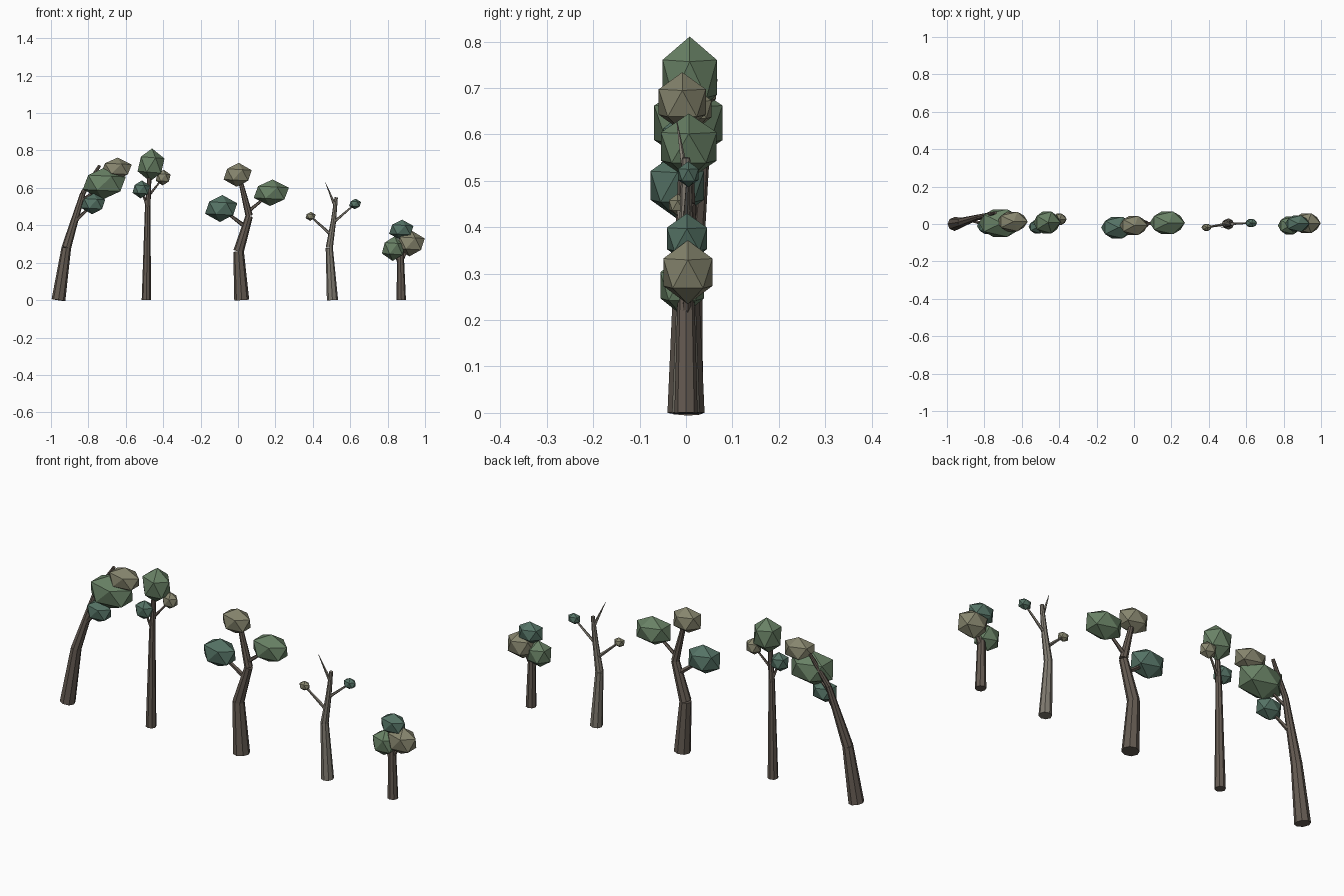
import bpy, bmesh
from mathutils import Vector, Matrix

if "Cube" in bpy.data.objects:
    bpy.data.objects.remove(bpy.data.objects["Cube"])


def material(name, rgb):
    m = bpy.data.materials.new(name)
    m.diffuse_color = (*rgb, 1)
    m.use_nodes = True
    m.node_tree.nodes["Principled BSDF"].inputs["Base Color"].default_value = m.diffuse_color
    return m


BARK = material("bark", (0.13, 0.105, 0.085))
PALE = material("pale_bark", (0.22, 0.20, 0.165))
GREEN = material("green_leaves", (0.14, 0.22, 0.13))
TEAL = material("teal_leaves", (0.09, 0.17, 0.13))
TAN = material("dry_leaves", (0.24, 0.235, 0.155))


def finish(bm, name, mat):
    mesh = bpy.data.meshes.new(name)
    bm.to_mesh(mesh)
    bm.free()
    mesh.materials.append(mat)
    ob = bpy.data.objects.new(name, mesh)
    bpy.context.collection.objects.link(ob)


def limb(name, mat, points, radii, sides):
    """Chain of tapered segments."""
    bm = bmesh.new()
    for p, q, r1, r2 in zip(points, points[1:], radii, radii[1:]):
        d = q - p
        turn = Vector((0, 0, 1)).rotation_difference(d).to_matrix().to_4x4()
        bmesh.ops.create_cone(bm, cap_ends=True, segments=sides, radius1=r1, radius2=r2,
                              depth=d.length, matrix=Matrix.Translation((p + q) / 2) @ turn)
    finish(bm, name, mat)


def clump(name, mat, centre, rx, rz):
    """Icosahedron leaf clump, stretched to its half width and half height."""
    bm = bmesh.new()
    bmesh.ops.create_icosphere(bm, subdivisions=1, radius=1,
                               matrix=Matrix.Rotation(0.07, 4, 'Y'))
    half = (rx, 0.365 * (rx + rz), rz)
    for i in range(3):
        size = max(abs(v.co[i]) for v in bm.verts)
        for v in bm.verts:
            v.co[i] = centre[i] + v.co[i] * half[i] / size
    finish(bm, name, mat)


def tree(name, bark, base, tip, bends, clumps, lean=0):
    """Trunk bends are (x, z); clumps are (colour, centre, half width, half height)."""
    top = bends[-1][1]
    points = [Vector((x, lean * (z / top) ** 2, z)) for x, z in bends]
    radii = [base + (tip - base) * p.z / top for p in points]
    limb(name + "_trunk", bark, points, radii, 8)

    for n, (mat, centre, rx, rz) in enumerate(clumps, 1):
        clump(f"{name}_leaf_clump_{n}", mat, centre, rx, rz)
        # branch leaves the trunk a little below its clump
        z = min(centre[2] - 0.1, top - 0.01)
        p, q = next((p, q) for p, q in zip(points, points[1:]) if q.z > z)
        start = p.lerp(q, (z - p.z) / (q.z - p.z))
        r = base + (tip - base) * z / top
        limb(f"{name}_branch_{n}", bark, [start, Vector(centre)], [r * 0.55, r * 0.28], 5)


tree("leaning_tree", BARK, .037, .008,
     [(-.96, 0), (-.918, .28), (-.83, .57), (-.74, .72)],
     [(GREEN, (-.715, .005, .625), .115, .087),
      (TAN, (-.65, .013, .702), .082, .06),
      (TEAL, (-.775, -.01, .515), .065, .056)], lean=.06)

tree("tall_tree", BARK, .025, .011,
     [(-.49, 0), (-.483, .49), (-.473, .68)],
     [(GREEN, (-.465, .008, .723), .072, .088),
      (TEAL, (-.517, -.015, .592), .047, .048),
      (TAN, (-.40, .025, .655), .04, .042)])

tree("crooked_tree", BARK, .04, .011,
     [(.02, 0), (.003, .26), (.06, .45), (.01, .65)],
     [(TAN, (-.002, -.008, .67), .075, .064),
      (TEAL, (-.09, -.019, .49), .086, .072),
      (GREEN, (.178, .006, .574), .094, .071)])

tree("bare_tree", PALE, .03, .009,
     [(.505, 0), (.488, .28), (.51, .42), (.525, .55)],
     [(TAN, (.388, -.018, .448), .027, .024),
      (TEAL, (.626, .005, .514), .032, .028)])

# bare twig tapering to a point
limb("bare_tree_twig", PALE, [Vector((.52, 0, .5)), Vector((.467, -.02, .63))], [.009, .001], 5)

tree("small_tree", BARK, .025, .018,
     [(.873, 0), (.868, .26)],
     [(TEAL, (.873, .002, .376), .065, .054),
      (TAN, (.922, .004, .303), .076, .069),
      (GREEN, (.832, -.008, .275), .063, .066)])
